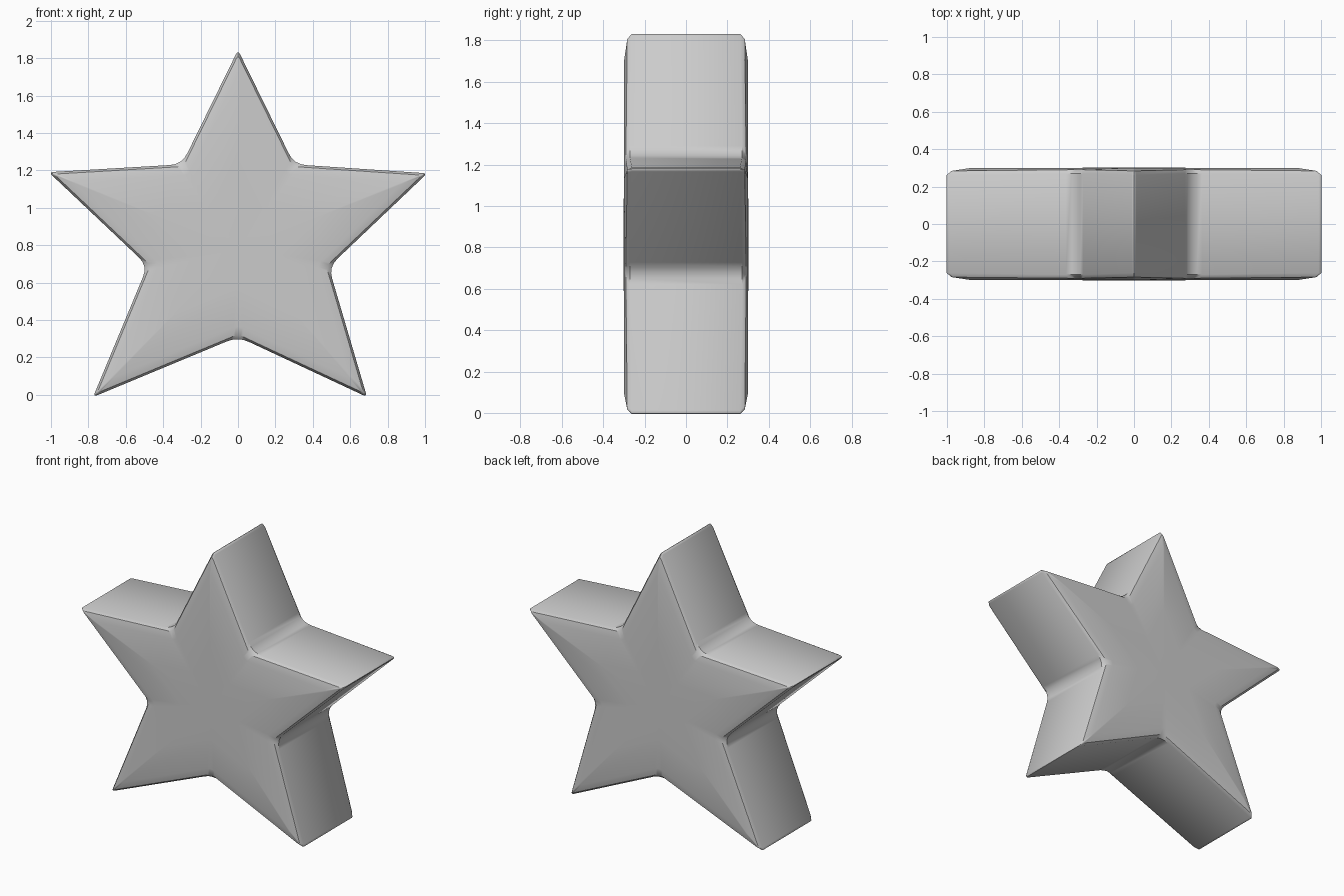
import bpy, bmesh
from mathutils import Vector

if "Cube" in bpy.data.objects:
    bpy.data.objects.remove(bpy.data.objects["Cube"])

# Star corners, alternating tip / notch, clockwise from the top
CORNERS = [Vector(c) for c in [
    (0, 1.843), (0.30, 1.232), (1.012, 1.184), (0.485, 0.683), (0.69, -0.012),
    (0, 0.31), (-0.775, -0.012), (-0.483, 0.69), (-1.012, 1.19), (-0.30, 1.232)]]
CENTRE = Vector((0, 0.78))


def inset(pts, d):
    """Mitred inward offset of a clockwise polygon."""
    out = []
    for i, p in enumerate(pts):
        a = (p - pts[i - 1]).normalized()
        b = (pts[(i + 1) % len(pts)] - p).normalized()
        na, nb = Vector((a.y, -a.x)), Vector((b.y, -b.x))
        m = (na + nb).normalized()
        out.append(p + m * d / m.dot(na))
    return out


def rounded(pts, tip, notch, steps=4):
    """Round tips and notches with small quadratic arcs."""
    out = []
    for i, p in enumerate(pts):
        d = notch if i % 2 else tip
        a = p + (pts[i - 1] - p).normalized() * d
        b = p + (pts[(i + 1) % len(pts)] - p).normalized() * d
        for k in range(steps + 1):
            t = k / steps
            out.append(a * (1 - t) ** 2 + p * 2 * t * (1 - t) + b * t * t)
    return out


outer = rounded(CORNERS, 0.025, 0.065)
rim = rounded(inset(CORNERS, 0.012), 0.02, 0.03)
dome = [CENTRE + (p - CENTRE) * 0.9 for p in rim]
core = [CENTRE + (p - CENTRE) * 0.45 for p in rim]


def tipness(p):
    return max(0, min(1, ((p - CENTRE).length - 0.5) / 0.5))


# Rings from the front face, over the wall, to the back face
half = [(core, lambda p: 0.30), (dome, lambda p: 0.299),
        (rim, lambda p: 0.291 - 0.007 * tipness(p)),
        (outer, lambda p: 0.272 - 0.01 * tipness(p))]
rings = [(r, f, -1) for r, f in half] + [(r, f, 1) for r, f in reversed(half)]

bm = bmesh.new()
loops = [[bm.verts.new((p.x, s * f(p), p.y)) for p in r] for r, f, s in rings]
n = len(outer)
for a, b in zip(loops, loops[1:]):
    for i in range(n):
        j = (i + 1) % n
        bm.faces.new((a[i], a[j], b[j], b[i]))

# Close both faces with a fan around the centre
for loop, y in ((loops[0], -0.302), (loops[-1], 0.302)):
    c = bm.verts.new((CENTRE.x, y, CENTRE.y))
    for i in range(n):
        bm.faces.new((c, loop[i], loop[(i + 1) % n]))
bmesh.ops.recalc_face_normals(bm, faces=bm.faces)

mesh = bpy.data.meshes.new("star")
bm.to_mesh(mesh)
bm.free()
star = bpy.data.objects.new("star", mesh)
bpy.context.collection.objects.link(star)
bpy.context.view_layer.objects.active = star
star.select_set(True)
bpy.ops.object.shade_smooth_by_angle(angle=0.6)
